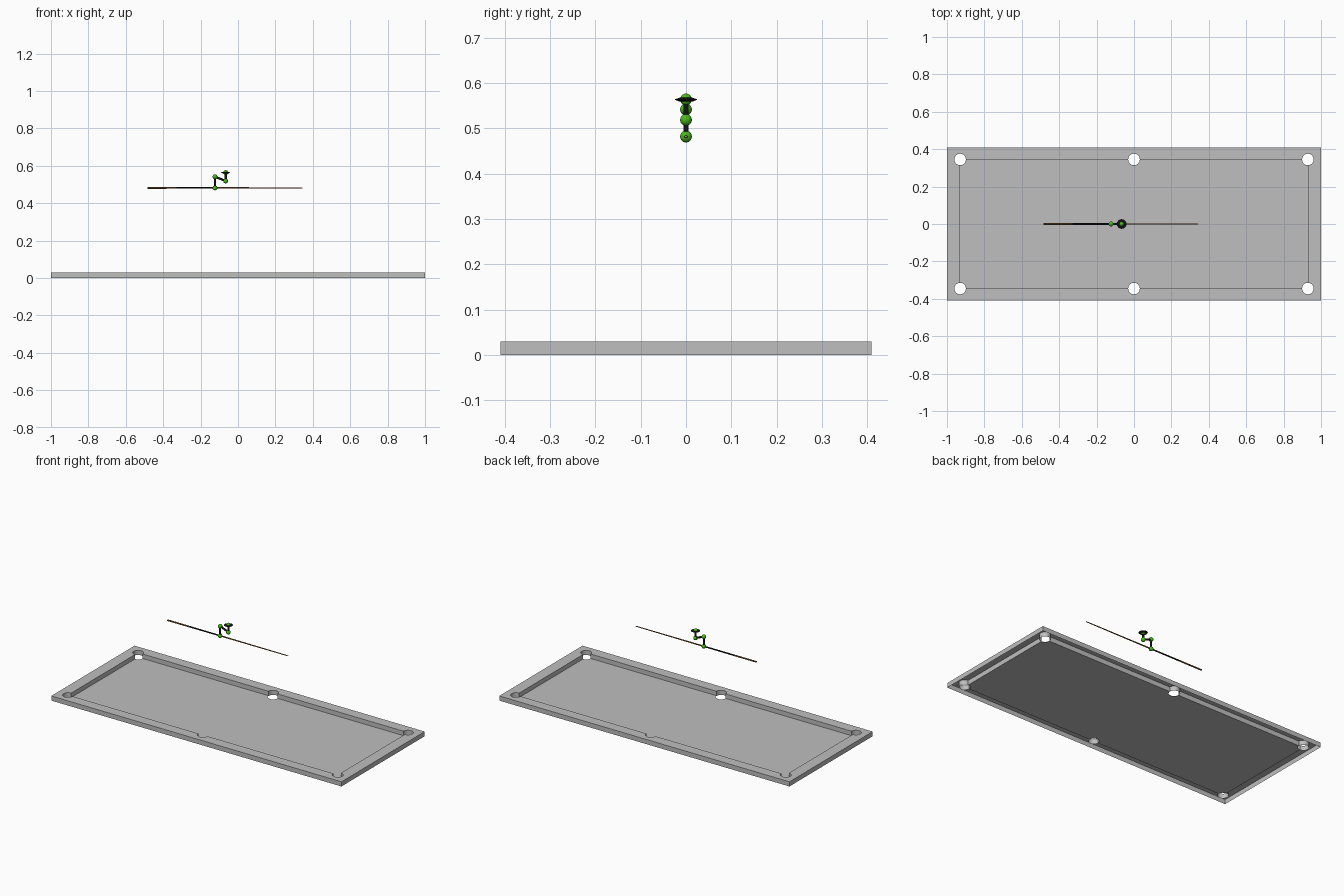
import bpy, bmesh
from mathutils import Vector, Matrix

if "Cube" in bpy.data.objects:
    bpy.data.objects.remove(bpy.data.objects["Cube"])


def material(name, rgb):
    m = bpy.data.materials.new(name)
    m.use_nodes = True
    m.diffuse_color = (*rgb, 1)
    m.node_tree.nodes["Principled BSDF"].inputs["Base Color"].default_value = (*rgb, 1)
    return m


GREY = material("table grey", (0.52, 0.52, 0.52))
GREEN = material("joint green", (0.07, 0.5, 0.01))
BLACK = material("arm black", (0.006, 0.006, 0.006))
BROWN = material("cue brown", (0.2, 0.09, 0.025))
WHITE = material("ferrule white", (0.75, 0.73, 0.68))


def finish(name, bm, mat, smooth=True):
    mesh = bpy.data.meshes.new(name)
    bm.to_mesh(mesh)
    bm.free()
    ob = bpy.data.objects.new(name, mesh)
    bpy.context.collection.objects.link(ob)
    if mat:
        mesh.materials.append(mat)
    if smooth:
        shade(ob)
    return ob


def shade(ob):
    bpy.ops.object.select_all(action="DESELECT")
    ob.select_set(True)
    bpy.context.view_layer.objects.active = ob
    bpy.ops.object.shade_smooth_by_angle(angle=0.7)


def box(name, size, centre_z, mat=None):
    bm = bmesh.new()
    bmesh.ops.create_cube(bm, size=1)
    bmesh.ops.scale(bm, vec=size, verts=bm.verts)
    bmesh.ops.translate(bm, vec=(0, 0, centre_z), verts=bm.verts)
    return finish(name, bm, mat, False)


def rod(name, a, b, r1, r2, mat, sides=16):
    a, b = Vector(a), Vector(b)
    bm = bmesh.new()
    turn = (b - a).to_track_quat("Z", "Y").to_matrix().to_4x4()
    bmesh.ops.create_cone(bm, cap_ends=True, segments=sides, radius1=r1, radius2=r2,
                          depth=(b - a).length,
                          matrix=Matrix.Translation((a + b) / 2) @ turn)
    return finish(name, bm, mat)


def ball(name, at, r, mat):
    bm = bmesh.new()
    bmesh.ops.create_uvsphere(bm, u_segments=20, v_segments=12, radius=r,
                              matrix=Matrix.Translation(at))
    return finish(name, bm, mat)


def cut(ob, cutter):
    mod = ob.modifiers.new("cut", "BOOLEAN")
    mod.object, mod.operation, mod.solver = cutter, "DIFFERENCE", "EXACT"
    bpy.context.view_layer.objects.active = ob
    bpy.ops.object.modifier_apply(modifier=mod.name)


# table: a hollow rail, open underneath, around a thin bed
RAIL_H, IN_X, IN_Y, POCKET = 0.029, 0.93, 0.345, 0.031
rail = box("table_rail", (2, 0.82, RAIL_H), RAIL_H / 2, GREY)
bed = box("table_bed", (2 * IN_X, 2 * IN_Y, 0.001), 0.0005, GREY)
opening = box("opening_cutter", (2 * IN_X, 2 * IN_Y, 1), 0)

bm = bmesh.new()
for x in (-IN_X, 0, IN_X):
    for y in (-IN_Y, IN_Y):
        bmesh.ops.create_cone(bm, cap_ends=True, segments=24, radius1=POCKET,
                              radius2=POCKET, depth=1,
                              matrix=Matrix.Translation((x, y, 0)))
pockets = finish("pocket_cutter", bm, None, False)

cut(rail, opening)
cut(rail, pockets)
cut(bed, pockets)
for helper in (opening, pockets):
    bpy.data.objects.remove(helper)

# open the underside of the rail
bm = bmesh.new()
bm.from_mesh(rail.data)
bm.normal_update()
bmesh.ops.delete(bm, geom=[f for f in bm.faces if f.normal.z < -0.9], context="FACES")
bm.to_mesh(rail.data)
bm.free()
shade(rail)

# cue, tapering from butt to tip
CUE_Z = 0.482
sections = [
    ("cue_butt", -0.485, -0.33, 0.0048, 0.0044, BROWN),
    ("cue_grip", -0.33, -0.123, 0.0044, 0.004, BLACK),
    ("cue_shaft", -0.123, 0.335, 0.004, 0.0027, BROWN),
    ("cue_tip", 0.335, 0.345, 0.0027, 0.0025, WHITE),
]
for name, x1, x2, r1, r2, mat in sections:
    rod(name, (x1, 0, CUE_Z), (x2, 0, CUE_Z), r1, r2, mat)

# jointed arm holding the cue
joints = {
    "wrist": (-0.123, 0, CUE_Z),
    "elbow": (-0.123, 0, 0.542),
    "shoulder": (-0.066, 0, 0.519),
    "mount": (-0.066, 0, 0.564),
}
for name, at in joints.items():
    ball(name + "_joint", at, 0.013, GREEN)
names = list(joints)
for a, b in zip(names, names[1:]):
    rod(a + "_link", joints[a], joints[b], 0.006, 0.006, BLACK)

# mounting disc: two shallow cones meeting at the rim
x, _, z = joints["mount"]
rod("disc_lower", (x, 0, z - 0.005), (x, 0, z), 0.014, 0.026, BLACK)
rod("disc_upper", (x, 0, z), (x, 0, z + 0.004), 0.026, 0.014, BLACK)
